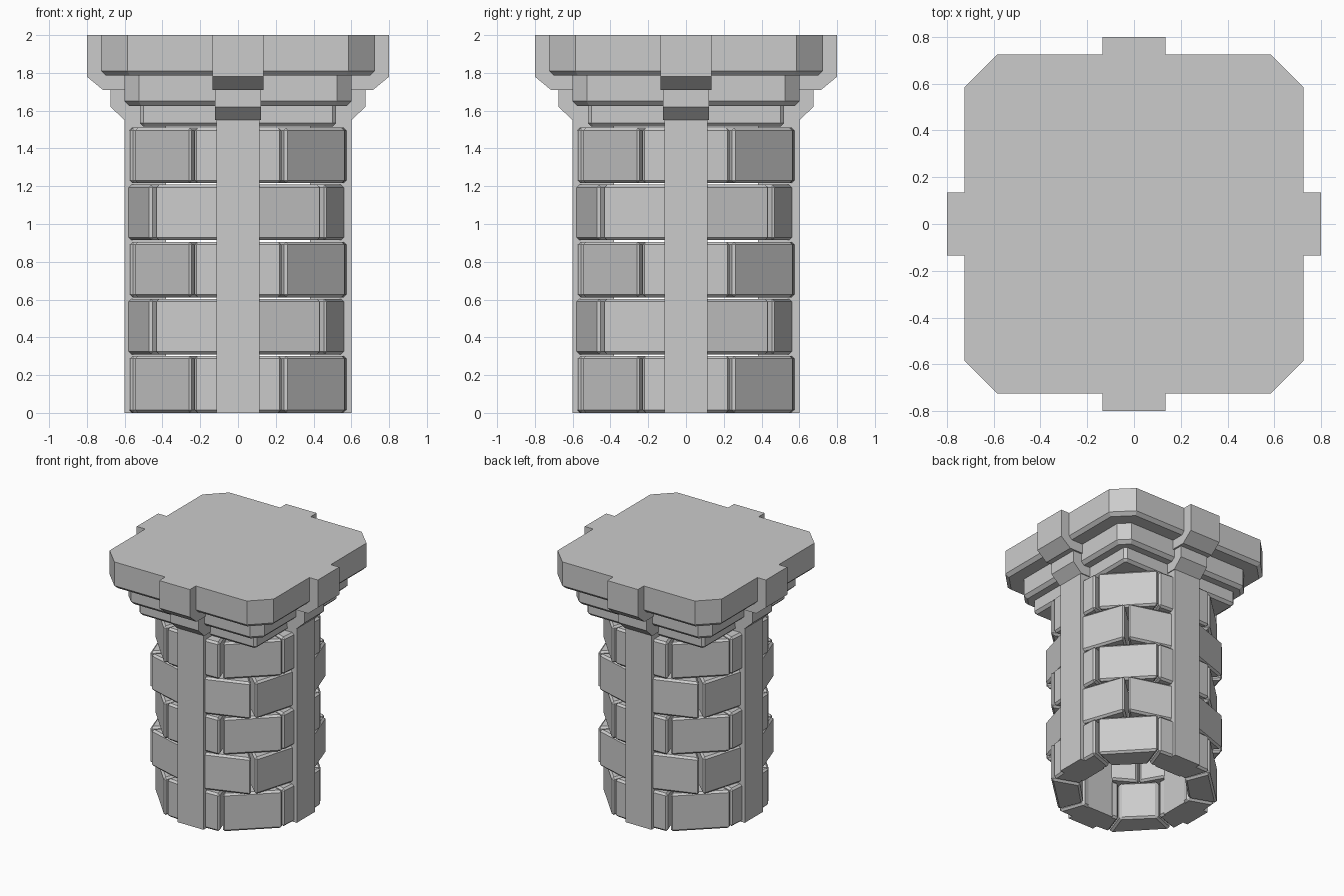
import bpy, bmesh
from math import pi
from mathutils import Matrix

if "Cube" in bpy.data.objects:
    bpy.data.objects.remove(bpy.data.objects["Cube"])


def loft(bm, rings):
    """Closed solid through equal-length rings of 3D points."""
    vs = [[bm.verts.new(p) for p in r] for r in rings]
    n = len(vs[0])
    for a, b in zip(vs, vs[1:]):
        for i in range(n):
            j = (i + 1) % n
            bm.faces.new((a[i], a[j], b[j], b[i]))
    bm.faces.new(vs[0][::-1])
    bm.faces.new(vs[-1])


def finish(name, bm, bevel=0.0):
    bmesh.ops.recalc_face_normals(bm, faces=bm.faces[:])
    if bevel:
        bmesh.ops.bevel(bm, geom=bm.edges[:], offset=bevel, segments=1,
                        profile=0.5, affect='EDGES')
    me = bpy.data.meshes.new(name)
    bm.to_mesh(me)
    bm.free()
    ob = bpy.data.objects.new(name, me)
    bpy.context.collection.objects.link(ob)
    return ob


def quarter_turns(bm):
    """Repeat the geometry on all four sides."""
    src = bm.verts[:] + bm.edges[:] + bm.faces[:]
    for k in (1, 2, 3):
        new = bmesh.ops.duplicate(bm, geom=src)["geom"]
        bmesh.ops.rotate(bm, cent=(0, 0, 0), matrix=Matrix.Rotation(k * pi / 2, 3, 'Z'),
                         verts=[g for g in new if isinstance(g, bmesh.types.BMVert)])


def octagon(h, c, z):
    return [(x, y, z) for x, y in ((c, -h), (h, -c), (h, c), (c, h),
                                   (-c, h), (-h, c), (-h, -c), (-c, -h))]


# Capital: three stepped tiers with chamfered corners and bevelled undersides
for name, h, c, z0, z1, b in (("top_slab", 0.725, 0.585, 1.785, 2.0, 0.025),
                              ("middle_tier", 0.60, 0.525, 1.625, 1.785, 0.025),
                              ("lower_tier", 0.52, 0.50, 1.515, 1.625, 0.02)):
    bm = bmesh.new()
    loft(bm, [octagon(h - b, c - b * 0.5, z0), octagon(h, c, z0 + b), octagon(h, c, z1)])
    finish(name, bm)

# Pilasters and their stepped brackets: side profiles (outward, z) given a width
for name, w, prof in (
        ("pilaster", 0.115, ((0.38, 0), (0.60, 0), (0.60, 1.60), (0.38, 1.60))),
        ("lower_bracket", 0.122, ((0.45, 1.55), (0.60, 1.55), (0.675, 1.62),
                                  (0.675, 1.75), (0.45, 1.75))),
        ("upper_bracket", 0.135, ((0.55, 1.71), (0.715, 1.71), (0.80, 1.78),
                                  (0.80, 2.0), (0.55, 2.0)))):
    bm = bmesh.new()
    loft(bm, [[(s * w, -d, z) for d, z in prof] for s in (-1, 1)])
    quarter_turns(bm)
    finish(name, bm)

# Stone courses: plan outlines (x, -y) of the blocks in one quadrant
three_blocks = (
    ((0.10, 0.575), (0.235, 0.57), (0.165, 0.37), (0.10, 0.38)),
    ((0.25, 0.555), (0.575, 0.25), (0.365, 0.175), (0.175, 0.365)),
    ((0.565, 0.235), (0.575, 0.10), (0.38, 0.10), (0.37, 0.165)))
two_blocks = (
    ((0.10, 0.585), (0.445, 0.465), (0.275, 0.28), (0.10, 0.38)),
    ((0.465, 0.445), (0.565, 0.10), (0.38, 0.10), (0.28, 0.27)))
for row in range(5):
    z0 = 0.302 * row + (0.0 if row == 0 else 0.008)
    z1 = 0.302 * (row + 1)
    bm = bmesh.new()
    for plan in (two_blocks if row % 2 else three_blocks):
        loft(bm, [[(x, -y, z) for x, y in plan] for z in (z0, z1)])
    quarter_turns(bm)
    finish("stone_course_%d" % (row + 1), bm, 0.015)
